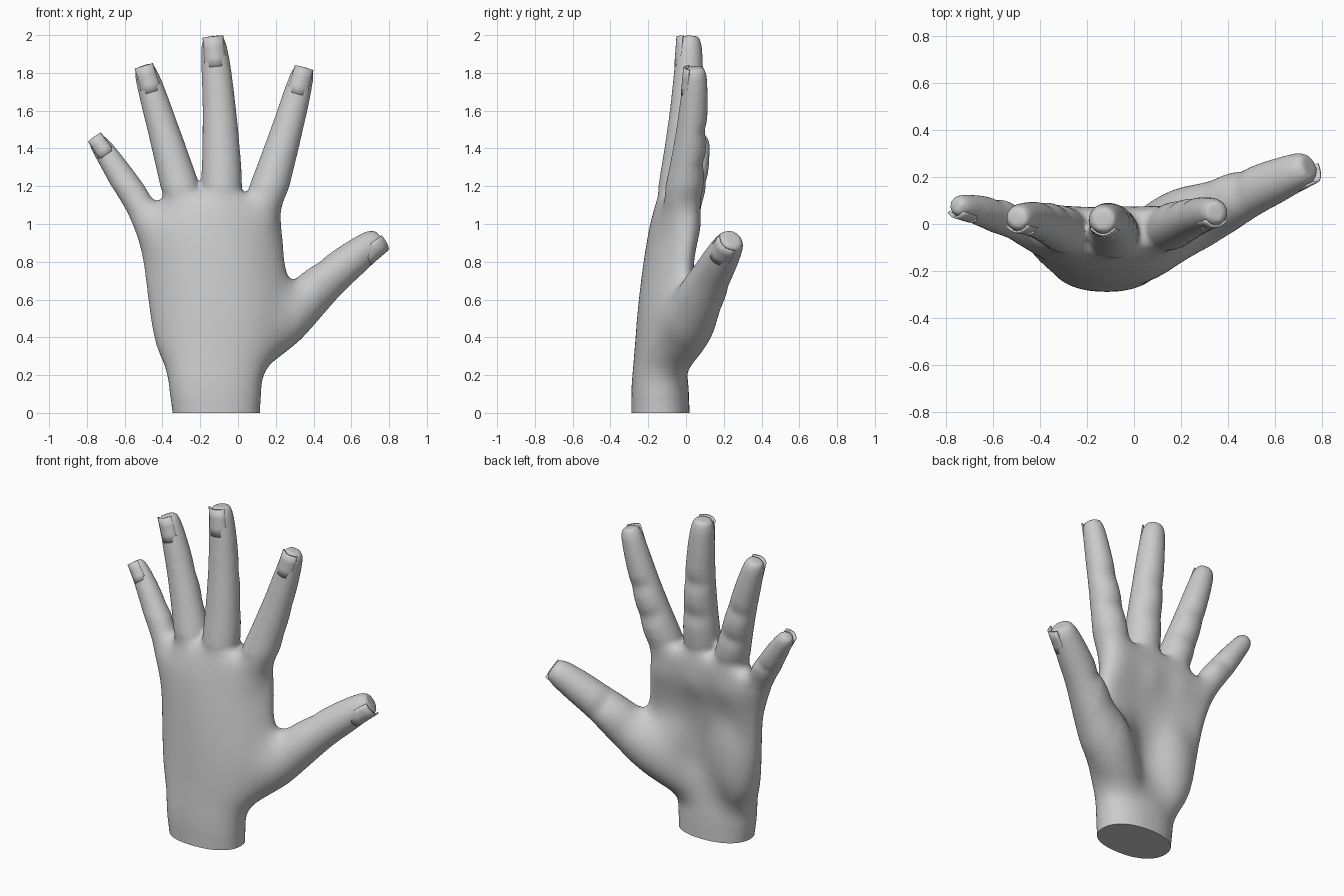
import bpy, bmesh, math
from mathutils import Vector

if "Cube" in bpy.data.objects:
    bpy.data.objects.remove(bpy.data.objects["Cube"])

SIDES = 28

skin = bpy.data.materials.new("skin grey")
skin.diffuse_color = (0.6, 0.6, 0.6, 1)
skin.use_nodes = True
skin.node_tree.nodes["Principled BSDF"].inputs["Base Color"].default_value = skin.diffuse_color


def spline(rows, steps=6):
    """Catmull-Rom through rows of numbers; returns (station, row) pairs."""
    out = []
    n = len(rows)
    for i in range(n - 1):
        p0, p1, p2, p3 = (rows[max(0, min(n - 1, i + d))] for d in (-1, 0, 1, 2))
        for s in range(steps):
            t = s / steps
            out.append((i + t, [0.5 * (2 * b + (c - a) * t + (2 * a - 5 * b + 4 * c - d) * t * t
                                       + (3 * b - a - 3 * c + d) * t ** 3)
                                for a, b, c, d in zip(p0, p1, p2, p3)]))
    out.append((n - 1, list(rows[-1])))
    return out


def loft(bm, rings):
    """Closed skin over a list of equal rings."""
    part = bmesh.new()
    vs = [[part.verts.new(p) for p in r] for r in rings]
    for a, b in zip(vs, vs[1:]):
        for i in range(SIDES):
            j = (i + 1) % SIDES
            part.faces.new((a[i], a[j], b[j], b[i]))
    part.faces.new(vs[0][::-1])
    part.faces.new(vs[-1])
    bmesh.ops.recalc_face_normals(part, faces=part.faces)
    tmp = bpy.data.meshes.new("tmp")
    part.to_mesh(tmp)
    part.free()
    bm.from_mesh(tmp)
    bpy.data.meshes.remove(tmp)


def frame(t, hint):
    t = t.normalized()
    back = (hint - t * hint.dot(t)).normalized()
    return t, back, t.cross(back)


# shared digit shape: position along the bone, width there
TAPER = [(0, .85), (.25, .96), (.45, .88), (.64, .78), (.82, .69), (.95, .58), (1, .42)]


def stations(base, mid, tip, width, power, bulge=0):
    """Rows (x, y, z, half width, half depth) along a gently bent digit."""
    rows = []
    for u, f in TAPER:
        k = ((1 - u) * (1 - 2 * u), 4 * u * (1 - u), u * (2 * u - 1))
        p = [sum(c * w for c, w in zip(q, k)) for q in zip(base, mid, tip)]
        w = width * f ** power * (1 + bulge * math.exp(-((u - .3) / .17) ** 2))
        rows.append(p + [w, 0.96 * w])
    return rows


def digit(bm, rows, hint):
    """Tube along the rows, creased on the palm side at two joints."""
    pts = spline(rows)
    rings = []
    for i, (k, r) in enumerate(pts):
        lo, hi = pts[max(0, i - 1)][1], pts[min(len(pts) - 1, i + 1)][1]
        t, back, side = frame(Vector(hi[:3]) - Vector(lo[:3]), hint)
        crease = 1.04 - sum(0.16 * math.exp(-((k - j) / 0.2) ** 2) for j in (2, 3))
        ring = []
        for s in range(SIDES):
            a = 2 * math.pi * s / SIDES
            d = r[4] * math.sin(a) * (1 if math.sin(a) > 0 else crease)
            ring.append(Vector(r[:3]) + side * r[3] * math.cos(a) + back * d)
        rings.append(ring)
    loft(bm, rings)


def nail(name, rows, hint, length):
    """Thin curved plate on the back of a fingertip."""
    tip = Vector(rows[-1][:3])
    t, back, side = frame(tip - Vector(rows[-3][:3]), hint)
    bm = bmesh.new()
    grid = []
    for u in (0, 0.3, 0.65, 1):
        h = rows[4][4] * (0.93 - 0.09 * u)
        w = rows[5][3] * (0.85 - 0.08 * u)
        row = []
        for c in range(9):
            s = c / 4 - 1
            row.append(bm.verts.new(tip + t * (length * (u - 1) - 0.004 * u) + side * w * s
                                    + back * h * (1 - 0.45 * s * s)))
        grid.append(row)
    for a, b in zip(grid, grid[1:]):
        for i in range(8):
            bm.faces.new((a[i], a[i + 1], b[i + 1], b[i]))
    ob = finish(bm, name)
    mod = ob.modifiers.new("thickness", 'SOLIDIFY')
    mod.thickness = 0.009
    mod.offset = 0


def finish(bm, name):
    me = bpy.data.meshes.new(name)
    bm.to_mesh(me)
    bm.free()
    me.materials.append(skin)
    ob = bpy.data.objects.new(name, me)
    bpy.context.collection.objects.link(ob)
    for o in bpy.context.selected_objects:
        o.select_set(False)
    bpy.context.view_layer.objects.active = ob
    ob.select_set(True)
    bpy.ops.object.shade_smooth_by_angle(angle=math.radians(50))
    return ob


# wrist and palm: z, left, right, back y, palm y, edge bend
palm = [(-.1, -.335, .115, -.29, .022, 0),
        (.18, -.376, .135, -.288, .012, 0),
        (.35, -.445, .24, -.275, -.01, .06),
        (.55, -.486, .285, -.26, -.01, .1),
        (.8, -.518, .265, -.23, .02, .11),
        (1, -.55, .245, -.195, .065, .09),
        (1.09, -.46, .22, -.172, .075, .07),
        (1.16, -.34, .15, -.13, .06, .03)]
bm = bmesh.new()
rings = []
for k, (z, xl, xr, yb, yp, bend) in spline(palm):
    ring = []
    for s in range(SIDES):
        a = 2 * math.pi * s / SIDES
        c, d = (math.copysign(abs(f) ** 0.9, f) for f in (math.cos(a), math.sin(a)))
        ring.append(Vector(((xl + xr) / 2 + (xr - xl) / 2 * c,
                            (yb + yp) / 2 + (yp - yb) / 2 * d + bend * c * c, z)))
    rings.append(ring)
loft(bm, rings)

# fingers and thumb: base, middle, tip, width, taper power
FRONT = Vector((0, -1, 0))
middle = stations((-.09, -.085, .92), (-.092, -.012, 1.46), (-.133, .018, 1.995), .112, .93)
index = stations((.075, -.06, .92), (.222, .015, 1.375), (.351, .05, 1.83), .107, 1)
ring_f = stations((-.23, -.075, .92), (-.36, .0, 1.38), (-.5, .025, 1.84), .106, 1)
little = stations((-.38, -.06, .82), (-.55, .022, 1.14), (-.76, .08, 1.46), .1, 1.25)
thumb = stations((.0, -.09, .27), (.385, .085, .63), (.75, .245, .92), .14, 1.1, .2)
digits = [("middle", middle, FRONT, .165), ("index", index, FRONT, .15),
          ("ring", ring_f, FRONT, .15), ("little", little, FRONT, .12),
          ("thumb", thumb, Vector((.7, -.5, -.3)), .14)]
for name, rows, hint, length in digits:
    digit(bm, rows, hint)

# heel of the palm, the ball of the thumb, and a pad below each of three fingers
for x, y, z, rx, ry, rz in [(-.31, -.05, .55, .16, .12, .34), (.13, -.03, .57, .17, .1, .22)] + [
        (px, .01, 1, .1, .08, .14) for px in (.14, -.09, -.3)]:
    new = bmesh.ops.create_uvsphere(bm, u_segments=20, v_segments=12, radius=1)["verts"]
    bmesh.ops.scale(bm, vec=(rx, ry, rz), verts=new)
    bmesh.ops.translate(bm, vec=(x, y, z), verts=new)

# melt all parts into one smooth skin
blocks = finish(bm, "blocks")
mod = blocks.modifiers.new("melt", 'REMESH')
mod.mode = 'VOXEL'
mod.voxel_size = 0.012
mod.use_smooth_shade = True
mod = blocks.modifiers.new("soften", 'SMOOTH')
mod.factor = 0.5
mod.iterations = 10
mesh = bpy.data.meshes.new_from_object(blocks.evaluated_get(bpy.context.evaluated_depsgraph_get()))
bpy.data.objects.remove(blocks)

# blend the palm further, fading out toward fingers and wrist
bm = bmesh.new()
bm.from_mesh(mesh)
for i in range(120):
    m = i * 0.0012
    area = [v for v in bm.verts if 0.1 + m < v.co.z < 1.2 - m and v.co.x < 0.42 - m]
    bmesh.ops.smooth_vert(bm, verts=area, factor=0.5, use_axis_x=True, use_axis_y=True, use_axis_z=True)

# cut the wrist flat at the ground
bmesh.ops.bisect_plane(bm, geom=bm.verts[:] + bm.edges[:] + bm.faces[:], plane_co=(0, 0, 0),
                       plane_no=(0, 0, -1), clear_outer=True)
bmesh.ops.holes_fill(bm, edges=[e for e in bm.edges if e.is_boundary], sides=0)
finish(bm, "hand")

# nails
for name, rows, hint, length in digits:
    nail(name + "_nail", rows, hint, length)
